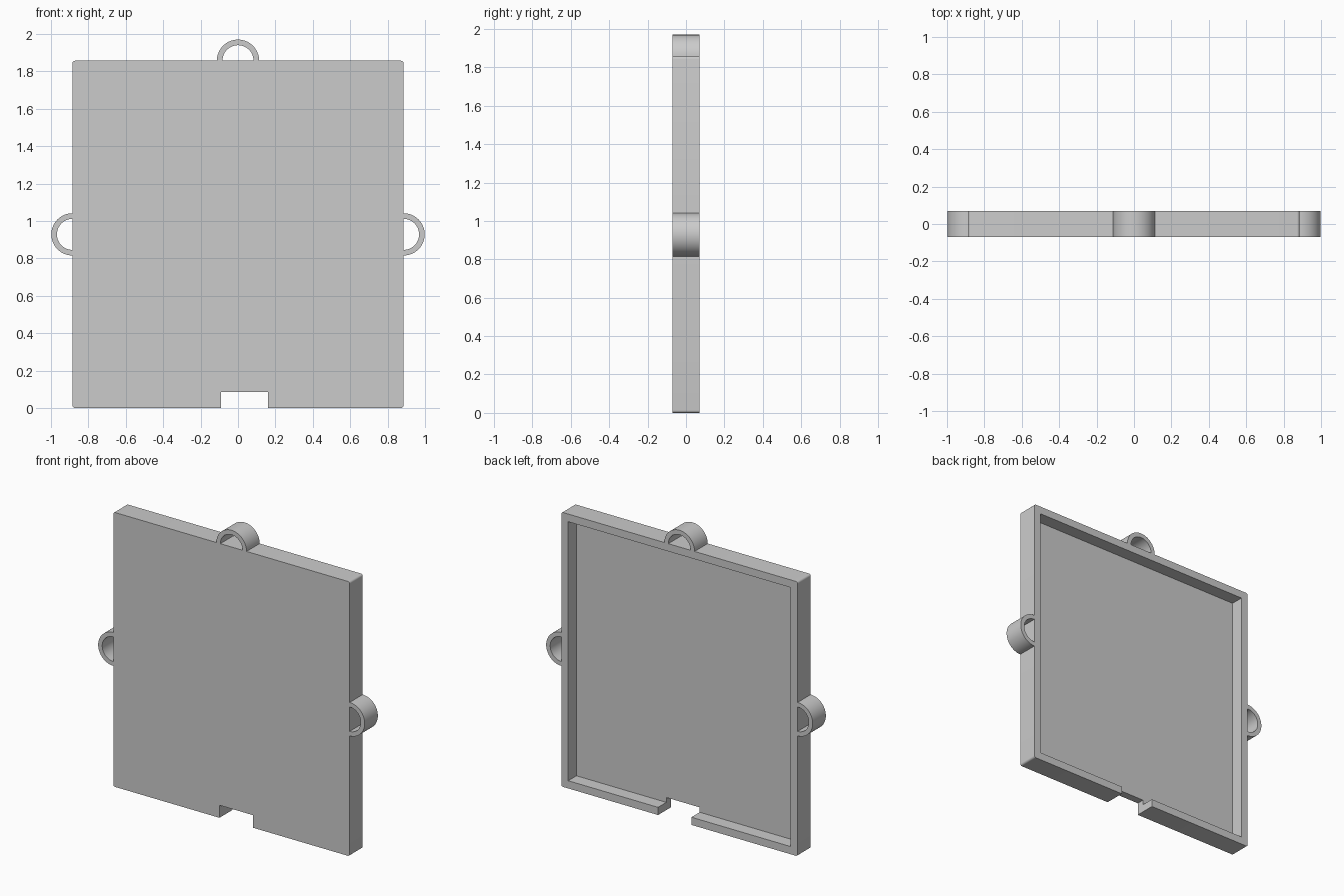
import bpy, bmesh
from math import sin, cos, pi

cube = bpy.data.objects.get("Cube")
if cube:
    bpy.data.objects.remove(cube, do_unlink=True)

grey = bpy.data.materials.new("light grey")
grey.use_nodes = True
colour = (0.6, 0.6, 0.6, 1)
grey.diffuse_color = colour
grey.node_tree.nodes["Principled BSDF"].inputs["Base Color"].default_value = colour

HALF_W, HEIGHT, HALF_D = 0.885, 1.857, 0.07
WALL, FLOOR = 0.052, 0.052


def extrude(name, outline, y0, y1):
    """Solid from an (x, z) outline, extruded along y."""
    bm = bmesh.new()
    face = bm.faces.new([bm.verts.new((x, y0, z)) for x, z in outline])
    ext = bmesh.ops.extrude_face_region(bm, geom=[face])
    verts = [v for v in ext["geom"] if isinstance(v, bmesh.types.BMVert)]
    bmesh.ops.translate(bm, vec=(0, y1 - y0, 0), verts=verts)
    bmesh.ops.recalc_face_normals(bm, faces=bm.faces)
    mesh = bpy.data.meshes.new(name)
    bm.to_mesh(mesh)
    bm.free()
    mesh.materials.append(grey)
    obj = bpy.data.objects.new(name, mesh)
    bpy.context.collection.objects.link(obj)
    return obj


def arc(cx, cz, r, a0, a1, n):
    steps = [a0 + (a1 - a0) * i / n for i in range(n + 1)]
    return [(cx + r * cos(a), cz + r * sin(a)) for a in steps]


def rounded_rect(x0, x1, z0, z1, r):
    corners = [(x1 - r, z1 - r), (x0 + r, z1 - r), (x0 + r, z0 + r), (x1 - r, z0 + r)]
    points = []
    for i, (cx, cz) in enumerate(corners):
        points += arc(cx, cz, r, i * pi / 2, (i + 1) * pi / 2, 5)
    return points


def select_only(obj):
    bpy.ops.object.select_all(action="DESELECT")
    obj.select_set(True)
    bpy.context.view_layer.objects.active = obj


def smooth(obj):
    select_only(obj)
    bpy.ops.object.shade_smooth_by_angle(angle=0.6)


def cut(obj, cutter):
    cutter.hide_render = True
    mod = obj.modifiers.new("cut", "BOOLEAN")
    mod.operation, mod.object, mod.solver = "DIFFERENCE", cutter, "EXACT"
    select_only(obj)
    bpy.ops.object.modifier_apply(modifier=mod.name)
    bpy.data.objects.remove(cutter, do_unlink=True)


# Tray: rounded slab, hollow from the back, with a notch in the bottom edge
tray = extrude("tray", rounded_rect(-HALF_W, HALF_W, 0, HEIGHT, 0.014), -HALF_D, HALF_D)
recess = [(-HALF_W + WALL, WALL), (HALF_W - WALL, WALL),
          (HALF_W - WALL, HEIGHT - WALL), (-HALF_W + WALL, HEIGHT - WALL)]
cut(tray, extrude("recess_cutter", recess, -HALF_D + FLOOR, HALF_D + 0.1))
notch = [(-0.09, -0.1), (0.16, -0.1), (0.16, 0.085), (-0.09, 0.085)]
cut(tray, extrude("notch_cutter", notch, -0.2, 0.2))
smooth(tray)

# Half-ring loops on the top and both sides
for name, cx, cz, start in (("top_loop", 0, HEIGHT, 0),
                            ("left_loop", HALF_W, HEIGHT / 2, -pi / 2),
                            ("right_loop", -HALF_W, HEIGHT / 2, pi / 2)):
    band = arc(cx, cz, 0.113, start, start + pi, 32) + arc(cx, cz, 0.083, start + pi, start, 32)
    smooth(extrude(name, band, -HALF_D, HALF_D))
